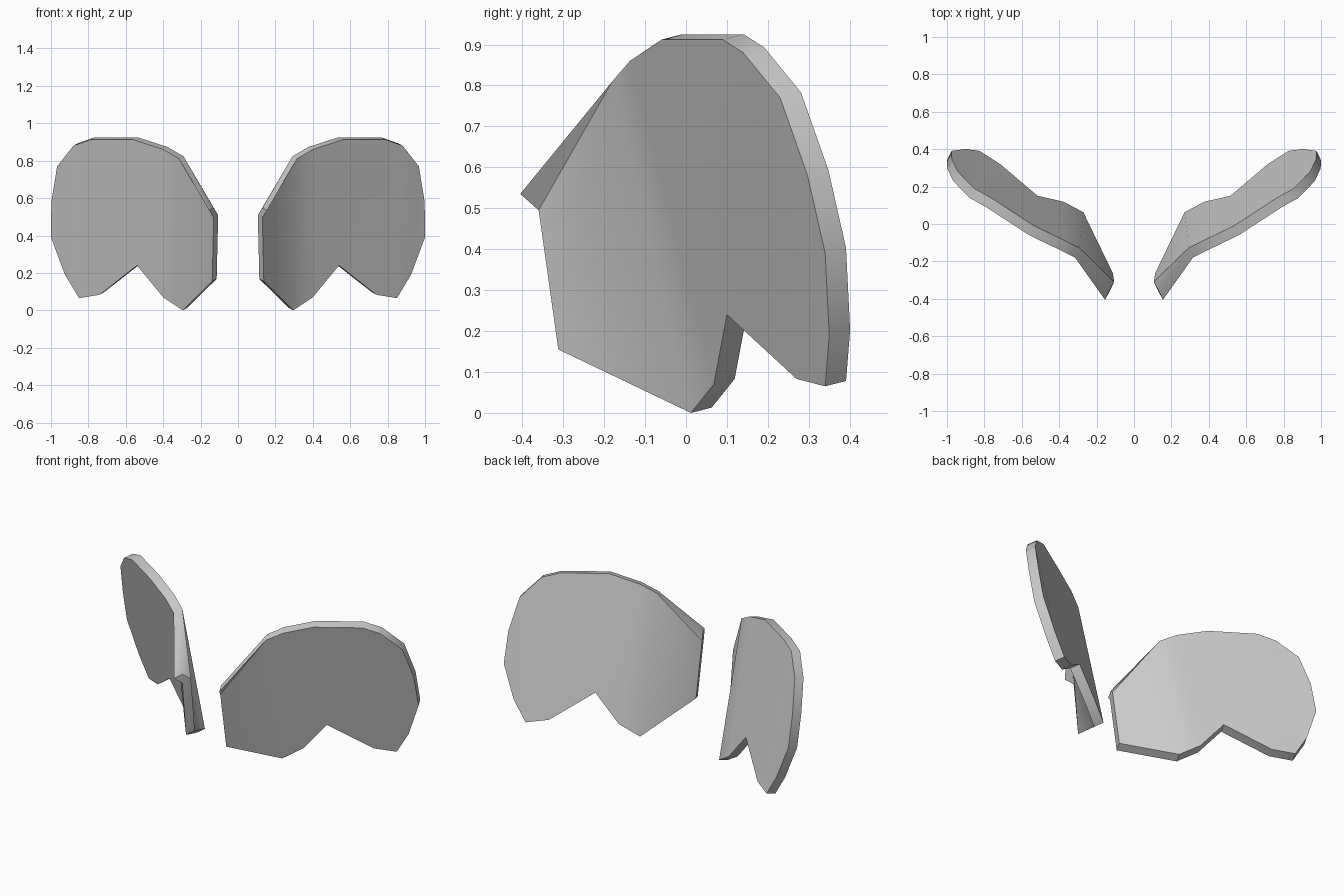
import bpy, bmesh, math
from mathutils import Vector

if "Cube" in bpy.data.objects:
    bpy.data.objects.remove(bpy.data.objects["Cube"])

# Outline of the front face of the right-hand shell plate
OUTLINE = [
    (0.155, -0.405, 0.535), (0.315, -0.18, 0.81), (0.40, -0.137, 0.86),
    (0.56, -0.06, 0.912), (0.79, 0.09, 0.912), (0.88, 0.14, 0.88),
    (0.967, 0.23, 0.77), (0.998, 0.297, 0.58), (1.0, 0.34, 0.39),
    (0.925, 0.35, 0.19), (0.85, 0.34, 0.065), (0.74, 0.27, 0.083),
    (0.54, 0.10, 0.24), (0.40, 0.068, 0.07), (0.295, 0.012, 0.0),
    (0.138, -0.312, 0.155), (0.13, -0.36, 0.495),
]
# Strips that follow the bend: folded inner flap, then the broad outer lobe
STRIPS = [(0, 1, 16), (1, 14, 15, 16), (1, 2, 13, 14), (2, 3, 12, 13),
          (3, 4, 11, 12), (4, 5, 10, 11), (5, 6, 9, 10), (6, 7, 8, 9)]
THICKNESS = Vector((-0.024, 0.051, 0.013))


def make_plate(name, side):
    bm = bmesh.new()
    verts = [bm.verts.new(p) for p in OUTLINE]
    for strip in STRIPS:
        bm.faces.new([verts[i] for i in strip])
    # Thicken the sheet backwards, keeping the front face
    front = list(bm.faces)
    out = bmesh.ops.extrude_face_region(bm, geom=front, use_keep_orig=True)
    moved = [g for g in out["geom"] if isinstance(g, bmesh.types.BMVert)]
    bmesh.ops.translate(bm, verts=moved, vec=THICKNESS)
    for v in bm.verts:
        v.co.x *= side
    bmesh.ops.recalc_face_normals(bm, faces=bm.faces)
    mesh = bpy.data.meshes.new(name)
    bm.to_mesh(mesh)
    bm.free()
    obj = bpy.data.objects.new(name, mesh)
    bpy.context.collection.objects.link(obj)
    # Smooth across the bend, crisp along the rim
    bpy.ops.object.select_all(action='DESELECT')
    obj.select_set(True)
    bpy.context.view_layer.objects.active = obj
    bpy.ops.object.shade_smooth_by_angle(angle=math.radians(35))
    return obj


# Mirrored pair
make_plate("right_plate", 1)
make_plate("left_plate", -1)
